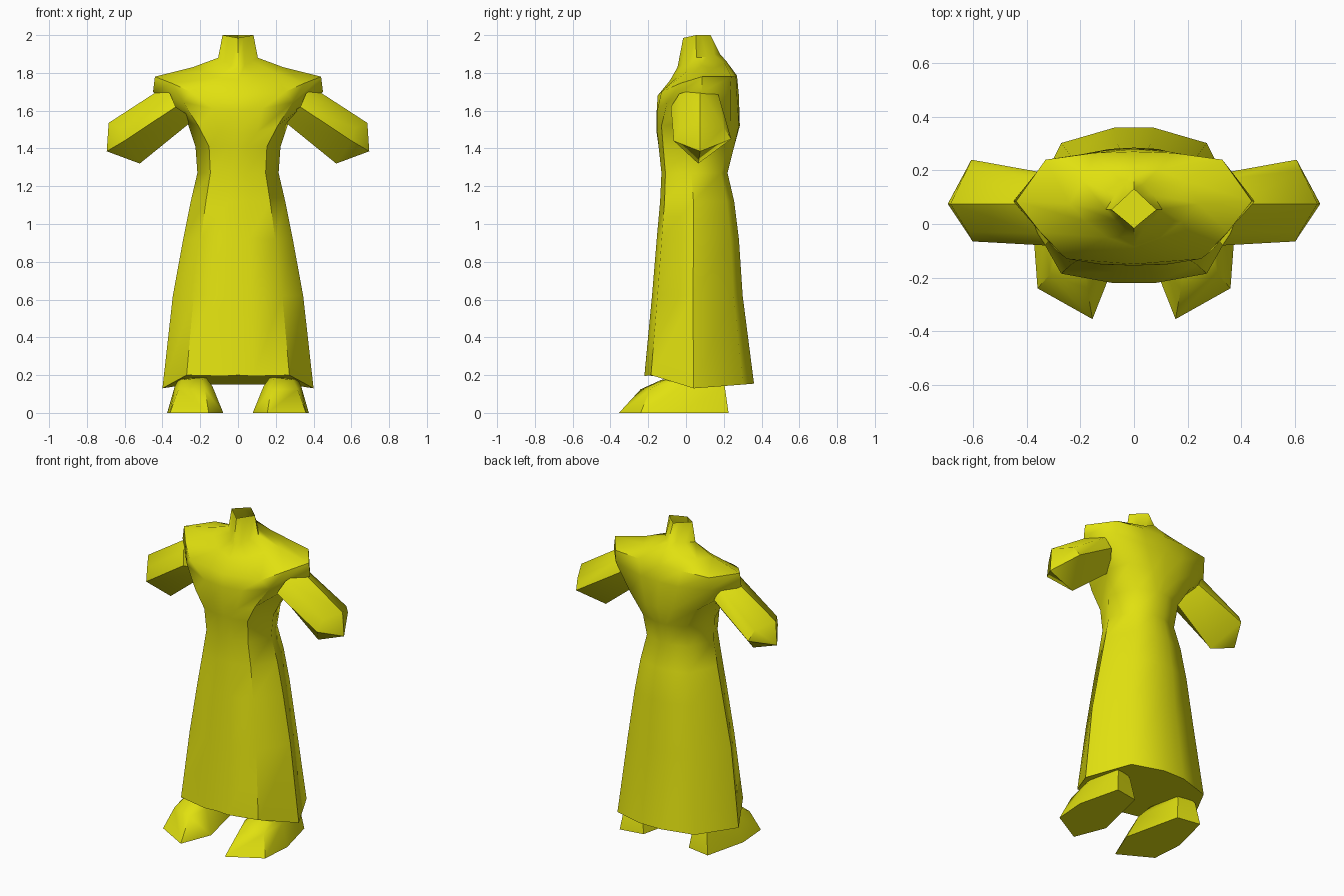
import bpy, bmesh, math

mat = bpy.data.materials.new("yellow cloth")
mat.diffuse_color = (0.75, 0.75, 0.005, 1)


def loft(name, rings, cap_start=True, cap_end=True, tip=None, angle=50):
    """Skin a list of equal-length closed rings; optional caps or end tip."""
    bm = bmesh.new()
    rows = [[bm.verts.new(p) for p in r] for r in rings]
    n = len(rows[0])
    for a, b in zip(rows, rows[1:]):
        for i in range(n):
            j = (i + 1) % n
            bm.faces.new((a[i], a[j], b[j], b[i]))
    if cap_start:
        bm.faces.new(rows[0][::-1])
    if tip:
        t = bm.verts.new(tip)
        for i in range(n):
            bm.faces.new((rows[-1][i], rows[-1][(i + 1) % n], t))
    elif cap_end:
        bm.faces.new(rows[-1])
    bmesh.ops.recalc_face_normals(bm, faces=bm.faces)
    me = bpy.data.meshes.new(name)
    bm.to_mesh(me)
    bm.free()
    me.materials.append(mat)
    ob = bpy.data.objects.new(name, me)
    bpy.context.collection.objects.link(ob)
    bpy.ops.object.select_all(action='DESELECT')
    ob.select_set(True)
    bpy.context.view_layer.objects.active = ob
    bpy.ops.object.shade_smooth_by_angle(angle=math.radians(angle))
    return ob


def mirrored(half):
    """Half ring from front centre to back centre -> full ring."""
    return half + [(-x, y, z) for x, y, z in half[-2:0:-1]]


# Robe section: fractions of half width and of depth, front to back
FX = (0, 0.2, 0.68, 1, 0.68, 0.18, 0)
FY = (0, 0, 0.06, 0.45, 0.9, 1, 1)


def section(w, y0, y1, zs):
    return mirrored([(w * a, y0 + (y1 - y0) * b, z) for a, b, z in zip(FX, FY, zs)])


rings = [section(0.40, -0.22, 0.36, (0.2, 0.195, 0.2, 0.13, 0.15, 0.155, 0.155))]
for w, y0, y1, z in ((0.345, -0.18, 0.30, 0.62), (0.29, -0.155, 0.28, 0.92),
                     (0.25, -0.137, 0.255, 1.12), (0.215, -0.13, 0.22, 1.27),
                     (0.225, -0.145, 0.255, 1.41)):
    rings.append(section(w, y0, y1, [z] * 7))

# Shoulder mantle: lower bowl, rim, slope, neck base, neck opening
mantle = (
    [(0, -.155, 1.48), (.10, -.152, 1.485), (.21, -.13, 1.52), (.27, .085, 1.545),
     (.23, .235, 1.54), (.09, .28, 1.52), (0, .285, 1.52)],
    [(0, -.155, 1.60), (.13, -.15, 1.61), (.29, -.10, 1.645), (.45, .085, 1.70),
     (.33, .235, 1.70), (.13, .27, 1.68), (0, .28, 1.68)],
    [(0, -.15, 1.68), (.25, -.13, 1.70), (.35, -.03, 1.745), (.44, .085, 1.78),
     (.33, .24, 1.78), (.15, .265, 1.785), (0, .27, 1.785)],
    [(0, -.085, 1.76), (.10, -.05, 1.775), (.18, .01, 1.81), (.24, .075, 1.83),
     (.19, .16, 1.83), (.09, .205, 1.85), (0, .215, 1.86)],
    [(0, -.045, 1.83), (.035, -.02, 1.84), (.07, .015, 1.86), (.105, .055, 1.88),
     (.07, .11, 1.885), (.035, .15, 1.895), (0, .18, 1.90)],
    [(0, -.015, 1.985), (.027, .008, 1.99), (.054, .03, 1.995), (.082, .053, 2.0),
     (.054, .08, 2.0), (.027, .105, 2.0), (0, .13, 2.0)],
)
rings += [mirrored(r) for r in mantle]
loft("robe", rings, cap_end=False)

# Sleeves and shoes, one per side
arm_in = [(.40, .075, 1.72), (.36, .17, 1.69), (.33, .19, 1.62),
          (.23, .065, 1.555), (.33, -.08, 1.62), (.36, -.035, 1.69)]
arm_out = [(.685, .075, 1.535), (.625, .2, 1.51), (.607, .24, 1.45),
           (.52, .065, 1.32), (.602, -.065, 1.44), (.62, -.03, 1.51)]
sole = [(.155, -.355, 0), (.36, -.24, 0), (.375, -.04, 0),
        (.31, .225, 0), (.16, .2, 0), (.078, -.16, 0)]
instep = [(.175, -.24, .125), (.315, -.19, .125), (.335, -.03, .14),
          (.29, .205, .14), (.18, .18, .14), (.135, -.12, .14)]
ankle = [(.19, -.13, .175), (.29, -.11, .175), (.31, 0, .19),
         (.28, .17, .19), (.19, .16, .19), (.17, -.04, .19)]


def flip(ring, s):
    return [(s * x, y, z) for x, y, z in ring]


for side, s in (("right", 1), ("left", -1)):
    loft("sleeve_" + side, [flip(arm_in, s), flip(arm_out, s)],
         tip=(s * .695, .075, 1.385))
    loft("shoe_" + side, [flip(r, s) for r in (sole, instep, ankle)])
